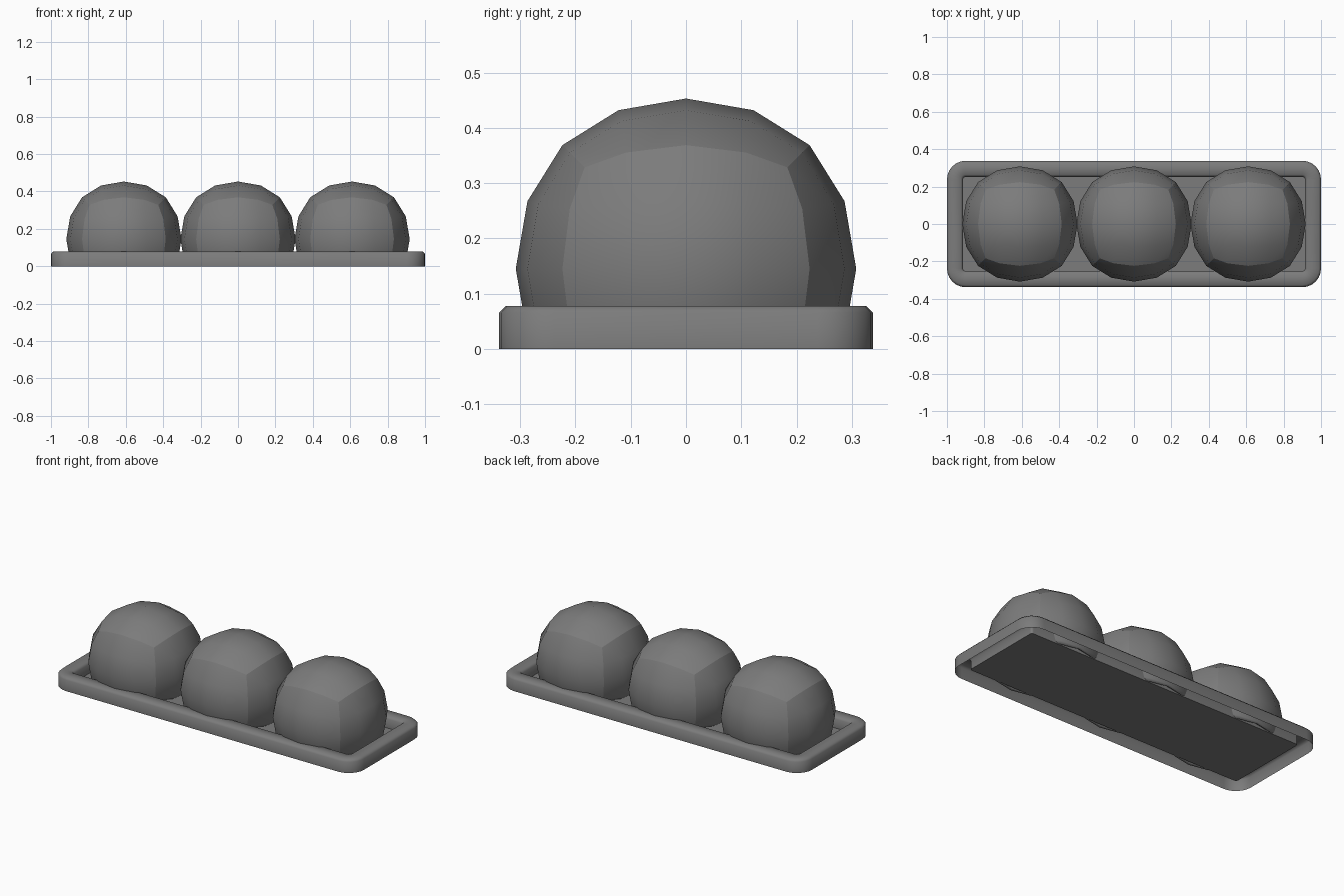
import bpy, bmesh, math

if "Cube" in bpy.data.objects:
    bpy.data.objects.remove(bpy.data.objects["Cube"])

HALF_X, HALF_Y, CORNER = 1.0, 0.338, 0.1

dark_grey = bpy.data.materials.new("dark_grey")
dark_grey.diffuse_color = (0.2, 0.2, 0.2, 1)
dark_grey.use_nodes = True
dark_grey.node_tree.nodes["Principled BSDF"].inputs["Base Color"].default_value = dark_grey.diffuse_color


def loop_points(inset, z, steps=6):
    """Rounded rectangle, inset from the outer outline."""
    r = max(CORNER - inset, 0.01)
    cx, cy = HALF_X - inset - r, HALF_Y - inset - r
    pts = []
    for q, (sx, sy) in enumerate([(1, 1), (-1, 1), (-1, -1), (1, -1)]):
        for i in range(steps + 1):
            a = math.pi / 2 * (q + i / steps)
            pts.append((sx * cx + r * math.cos(a), sy * cy + r * math.sin(a), z))
    return pts


def make_object(name, bm, angle):
    mesh = bpy.data.meshes.new(name)
    bm.to_mesh(mesh)
    bm.free()
    mesh.materials.append(dark_grey)
    obj = bpy.data.objects.new(name, mesh)
    bpy.context.collection.objects.link(obj)
    bpy.ops.object.select_all(action='DESELECT')
    obj.select_set(True)
    bpy.context.view_layer.objects.active = obj
    bpy.ops.object.shade_smooth_by_angle(angle=math.radians(angle))
    return obj


# Tray: thin moulded rim, open underneath, stepping down to a recessed floor
bm = bmesh.new()
profile = [(0, 0), (0, 0.066), (0.012, 0.078),
           (0.074, 0.078), (0.086, 0.066), (0.086, 0.012)]
rings = [[bm.verts.new(p) for p in loop_points(i, z)] for i, z in profile]
for lo, hi in zip(rings, rings[1:]):
    n = len(lo)
    for k in range(n):
        bm.faces.new((lo[k], lo[(k + 1) % n], hi[(k + 1) % n], hi[k]))
bm.faces.new(rings[-1])
make_object("tray", bm, 50)

# Domes: cubes subdivided into low-poly balls, cut off at the tray floor
bm = bmesh.new()
bmesh.ops.create_cube(bm, size=0.734)
ball = make_object("ball_source", bm, 60)
ball.modifiers.new("round", 'SUBSURF').levels = 2
depsgraph = bpy.context.evaluated_depsgraph_get()
ball_mesh = bpy.data.meshes.new_from_object(ball.evaluated_get(depsgraph))
bpy.data.objects.remove(ball)

for name, x in (("left_dome", -0.61), ("middle_dome", 0), ("right_dome", 0.61)):
    bm = bmesh.new()
    bm.from_mesh(ball_mesh)
    bmesh.ops.bisect_plane(bm, geom=bm.verts[:] + bm.edges[:] + bm.faces[:],
                           plane_co=(0, 0, -0.132), plane_no=(0, 0, -1), clear_outer=True)
    dome = make_object(name, bm, 60)
    dome.location = (x, 0, 0.145)
    shell = dome.modifiers.new("shell", 'SOLIDIFY')
    shell.thickness = 0.018
